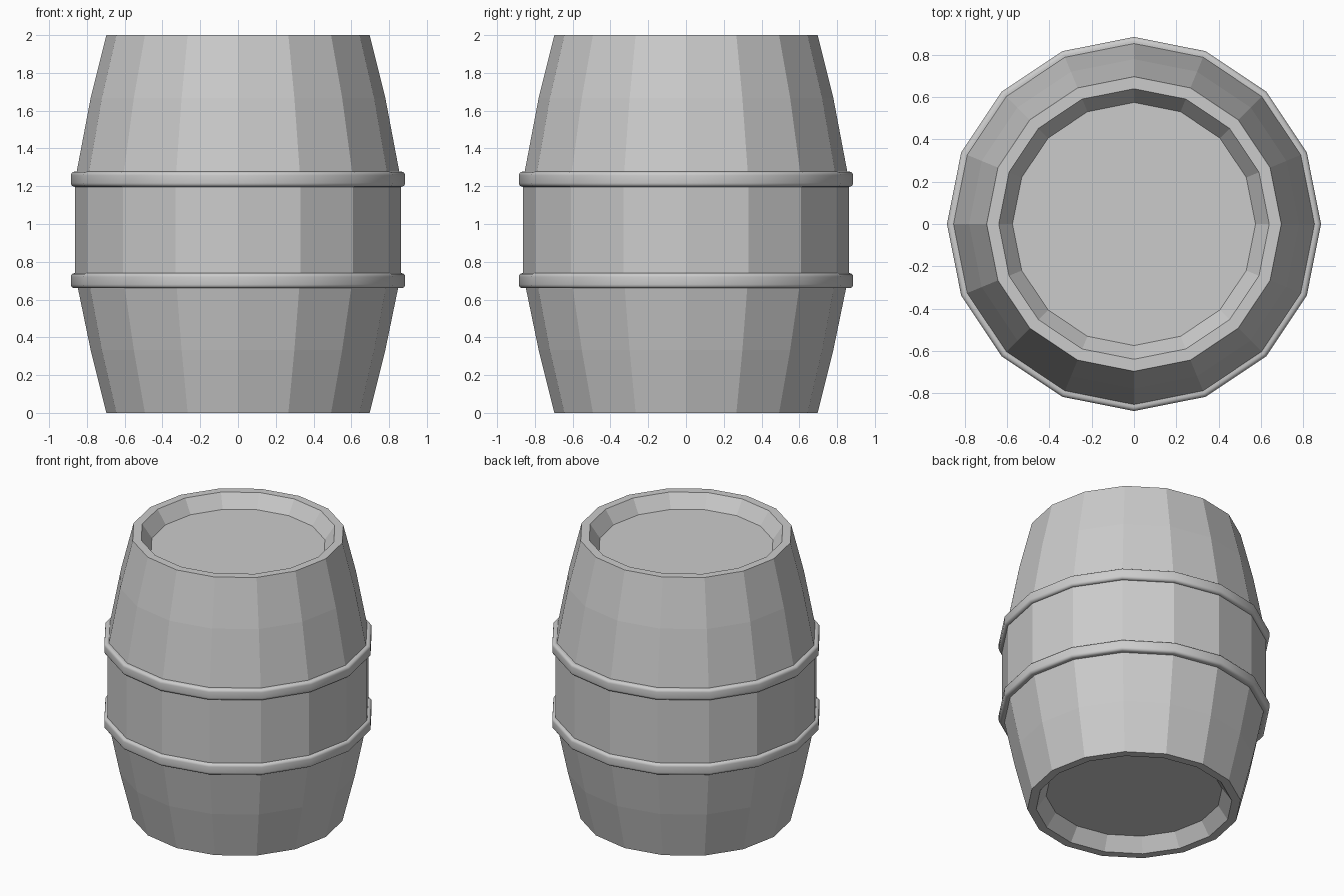
import bpy, bmesh
from math import pi, cos, sin, radians

if "Cube" in bpy.data.objects:
    bpy.data.objects.remove(bpy.data.objects["Cube"])

SIDES = 16


def lathe(name, profile, loop=False, smooth=False):
    """Revolve (radius, z) points, listed counter-clockwise, about the z axis."""
    bm = bmesh.new()
    rings = []
    for r, z in profile:
        rings.append([bm.verts.new((r * cos(2 * pi * i / SIDES),
                                    r * sin(2 * pi * i / SIDES), z))
                      for i in range(SIDES)])
    pairs = list(zip(rings, rings[1:]))
    if loop:
        pairs.append((rings[-1], rings[0]))
    else:
        bm.faces.new(rings[0][::-1])
        bm.faces.new(rings[-1])
    for a, b in pairs:
        for i in range(SIDES):
            j = (i + 1) % SIDES
            bm.faces.new((a[i], a[j], b[j], b[i]))
    bmesh.ops.recalc_face_normals(bm, faces=bm.faces)
    for f in bm.faces:
        f.smooth = smooth
    mesh = bpy.data.meshes.new(name)
    bm.to_mesh(mesh)
    bm.free()
    obj = bpy.data.objects.new(name, mesh)
    bpy.context.collection.objects.link(obj)
    return obj


# Barrel body with recessed ends, flat faceted
lathe("barrel_body", [
    (0.575, 0.095), (0.64, 0.0), (0.697, 0.0),
    (0.78, 0.333), (0.862, 0.73), (0.862, 1.235), (0.78, 1.667),
    (0.697, 2.0), (0.64, 2.0), (0.575, 1.905),
])


def hoop_section(z, inner=0.825, outer=0.885, half=0.04, bevel=0.02, steps=4):
    """Rounded rectangle cross-section of a hoop."""
    centres = [(outer - bevel, half - bevel), (inner + bevel, half - bevel),
               (inner + bevel, bevel - half), (outer - bevel, bevel - half)]
    points = []
    for quarter, (r, dz) in enumerate(centres):
        for k in range(steps + 1):
            a = radians(90 * (quarter + k / steps))
            points.append((r + bevel * cos(a), z + dz + bevel * sin(a)))
    return points


# Two rounded hoops around the belly
for name, z in (("lower_hoop", 0.70), ("upper_hoop", 1.237)):
    lathe(name, hoop_section(z), loop=True, smooth=True)
